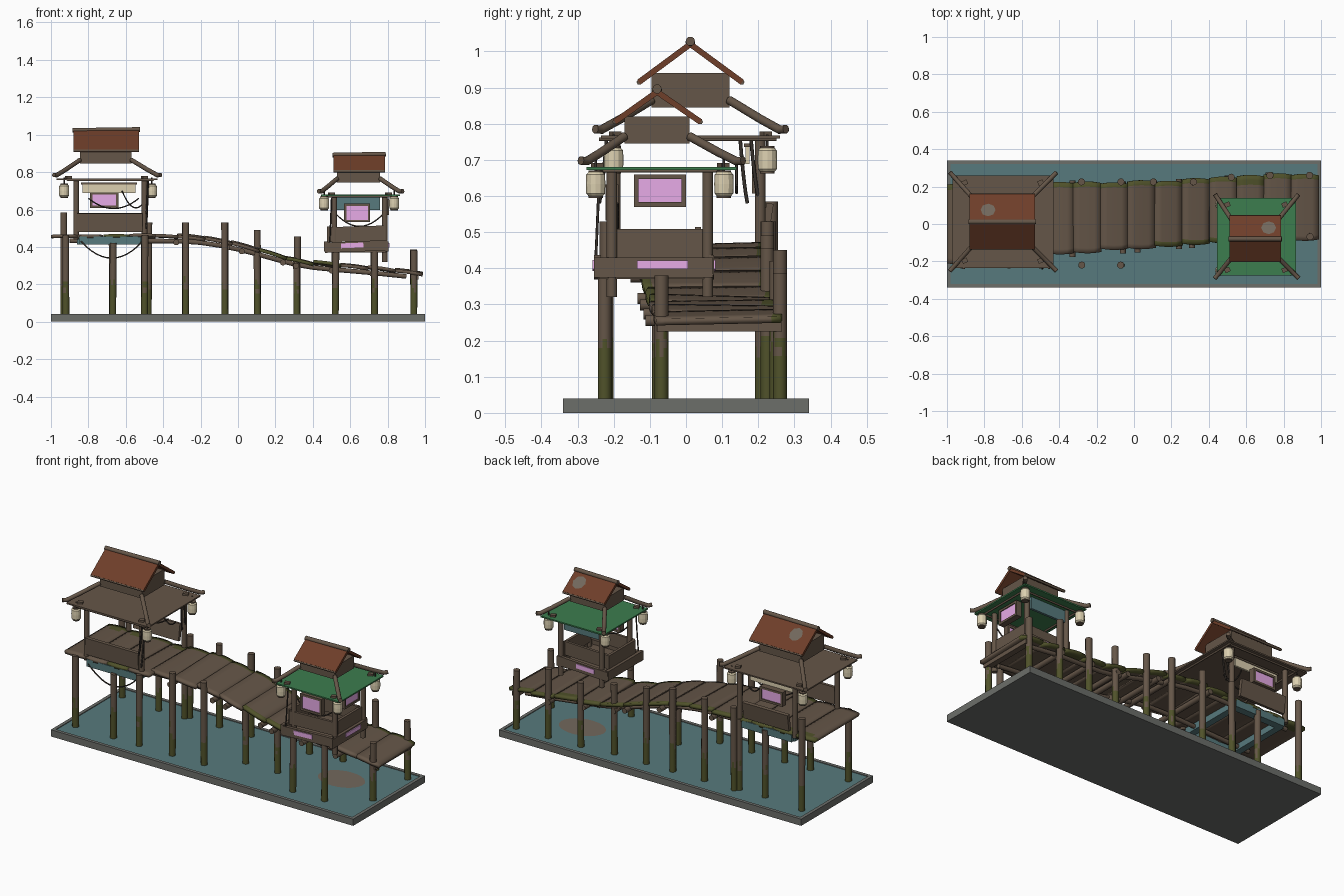
import bpy, bmesh, math, random
from mathutils import Vector

if "Cube" in bpy.data.objects:
    bpy.data.objects.remove(bpy.data.objects["Cube"])
random.seed(4)

def lin(c):
    return tuple(((v / 255 + 0.055) / 1.055) ** 2.4 if v > 10 else v / 3294 for v in c) + (1,)

M = {}
for n, c in {"wood": (101, 86, 72), "moss": (80, 82, 42), "rust roof": (110, 62, 41), "stone": (108, 110, 106),
             "water teal": (87, 122, 125), "green roof": (60, 125, 78), "lantern cream": (220, 208, 176),
             "pink glow": (240, 178, 240), "dark cable": (56, 50, 45), "weathered patch": (114, 104, 92)}.items():
    M[n] = bpy.data.materials.new(n)
    M[n].diffuse_color = lin(c)

def make(name, verts, faces, *mats):
    me = bpy.data.meshes.new(name)
    me.from_pydata(verts, [], faces)
    for m in mats:
        me.materials.append(M[m])
    ob = bpy.data.objects.new(name, me)
    bpy.context.collection.objects.link(ob)
    return ob

def box(name, c, s, mat="wood", rot=(0, 0, 0)):
    ob = make(name, [], [], mat)
    bm = bmesh.new()
    bmesh.ops.create_cube(bm, size=1)
    bmesh.ops.scale(bm, vec=s, verts=bm.verts)
    bm.to_mesh(ob.data)
    bm.free()
    ob.location, ob.rotation_euler = c, rot
    return ob

def span(name, lo, hi, mat="wood", rot=(0, 0, 0)):
    lo, hi = Vector(lo), Vector(hi)
    return box(name, (lo + hi) / 2, hi - lo, mat, rot)

# tube through points; a moss height colours faces below it
def tube(name, pts, r, mat="wood", sides=10, moss=None):
    pts = [Vector(p) for p in pts]
    vs, fs = [], []
    for i, p in enumerate(pts):
        d = (pts[min(i + 1, len(pts) - 1)] - pts[max(i - 1, 0)]).normalized()
        q = d.to_track_quat('Z', 'Y')
        for k in range(sides):
            a = 2 * math.pi * k / sides
            vs.append(p + q @ Vector((r * math.cos(a), r * math.sin(a), 0)))
    n = len(pts)
    for i in range(n - 1):
        for k in range(sides):
            j = (k + 1) % sides
            fs.append((i * sides + k, i * sides + j, (i + 1) * sides + j, (i + 1) * sides + k))
    fs += [tuple(range(sides))[::-1], tuple(range((n - 1) * sides, n * sides))]
    ob = make(name, vs, fs, mat, "moss")
    for f in ob.data.polygons:
        f.use_smooth = len(f.vertices) == 4
        if moss and f.center.z < moss + random.uniform(-.04, .04):
            f.material_index = 1
    return ob

def post(name, x, y, top, r=0.019):
    lean = random.uniform(-.004, .004)
    zs = [0.03 + (top - 0.03) * i / 14 for i in range(15)]
    tube(name, [(x + lean * (z / top), y, z) for z in zs], r, "wood", 10, 0.19)

def cable(name, a, b, sag, r=0.004):
    a, b = Vector(a), Vector(b)
    tube(name, [a.lerp(b, t / 12) - Vector((0, 0, sag * 4 * (t / 12) * (1 - t / 12))) for t in range(13)],
         r, "dark cable", 6)

def lerp_table(t, x):
    for (x0, a), (x1, b) in zip(t, t[1:]):
        if x <= x1:
            return a + (b - a) * (x - x0) / (x1 - x0)
    return t[-1][1]

# tray with water and a sand bank
span("tray_base", (-1, -.34, 0), (1, .34, .03), "stone")
for s in (-1, 1):
    box("tray_rim_long", (0, s * .33, .02), (2, .02, .04), "stone")
    box("tray_rim_short", (s * .99, 0, .02), (.02, .64, .04), "stone")
span("water", (-.98, -.32, .028), (.98, .32, .036), "water teal")
ring = [(.65 + .14 * math.cos(a), .05 + .1 * math.sin(a)) for a in [i * math.pi / 12 for i in range(24)]]
make("sand_bank", [(x, y, .038) for x, y in ring], [tuple(range(24))], "weathered patch")

# walkway planks following a sagging path
DZ = [(-1, .462), (-.45, .462), (-.3, .46), (-.2, .453), (-.05, .43), (.1, .392), (.25, .35), (.35, .325), (.5, .31),
      (.7, .293), (1, .262)]
YF = [(-.6, -.16), (-.4, -.15), (0, -.125), (.4, -.09), (1, -.075)]
YB = [(-.6, .22), (-.4, .225), (0, .215), (.4, .24), (.7, .265), (1, .265)]

def plank(name, x, w, y0, y1, z, slope):
    nx, ny, vs, fs = 4, 14, [], []
    tw = random.uniform(-.012, .012)
    for i in range(nx + 1):
        for j in range(ny + 1):
            u, v = i / nx - .5, j / ny
            bulge = .008 * (1 - 4 * u * u)
            y = y0 - bulge + (y1 - y0 + 2 * bulge) * v
            vs.append((x + u * w, y, z + u * w * slope + tw * (v - .5) + .003 * (1 - 4 * u * u)))
    for i in range(nx):
        for j in range(ny):
            a = i * (ny + 1) + j
            fs.append((a, a + ny + 1, a + ny + 2, a + 1))
    ob = make(name, vs, fs, "wood", "moss")
    lim = (random.choice((0, 0, .03)), random.choice((.02, .03, .04)))
    for f in ob.data.polygons:
        f.use_smooth = True
        if f.center.y < y0 + lim[0] or f.center.y > y1 - lim[1]:
            f.material_index = 1
    so = ob.modifiers.new("thick", 'SOLIDIFY')
    so.thickness, so.offset = .018, -1

for i in range(10):
    x = -.395 + i * .1455
    slope = (lerp_table(DZ, x + .07) - lerp_table(DZ, x - .07)) / .14
    plank("walkway_plank", x, .15, lerp_table(YF, x) + random.uniform(-.01, .01),
          lerp_table(YB, x) + random.uniform(-.01, .01), lerp_table(DZ, x) + .003, slope - .04)
for i in range(4):
    plank("landing_plank", -.93 + i * .14, .139, -.21, .21, .464, 0)
for yo in (.04, -.04):
    tb = YF if yo > 0 else YB
    tube("walkway_stringer", [(x / 10, lerp_table(tb, x / 10) + yo, lerp_table(DZ, x / 10) - .03)
                              for x in range(-9, 10)], .013)
# round cross logs under the planks
for x in (-.33, -.06, .02, .24, .31, .5, .72):
    z = lerp_table(DZ, x) - .036
    tube("cross_log", [(x, lerp_table(YF, x) - .03, z), (x, lerp_table(YB, x) + .01, z)], .016)
span("end_beam", (.93, -.08, .225), (.965, .265, .25))

# piles
for x, t in ((-.28, .53), (-.07, .53), (.105, .49), (.315, .455)):
    post("front_pile", x, -.22 if x < 0 else -.075, t if x < 0 else lerp_table(DZ, x) - .02)
    post("back_pile", x, .225, t)
for x, y, t in ((.94, -.068, .38), (.94, .26, .385), (.52, -.225, .38), (.73, -.225, .38), (.52, .25, .42),
                (.73, .26, .45), (-.92, -.22, .46), (-.93, .235, .585), (-.67, -.22, .42), (-.67, .21, .44),
                (-.48, .23, .53), (-.5, -.22, .46), (-.5, .21, .46)):
    post("pile", x, y, t)

# flat canopy sheet with four sloping poles rising to the clerestory
def canopy(o, zo, i, zi, mat):
    span("canopy_sheet", (o[0], o[2], zo - .013), (o[1], o[3], zo - .005), mat)
    for kx in (0, 1):
        for ky in (2, 3):
            a, b = Vector((o[kx], o[ky], zo + .008)), Vector((i[kx], i[ky], zi))
            d = (a - b).normalized()
            tube("hip_pole", [b, b.lerp(a, .6), a + Vector((0, 0, .003)),
                              a + Vector((d.x, d.y, 0)) * .025 + Vector((0, 0, .005))], .012)
            c = b.lerp(a, .72)
            box("canopy_stud", (c.x + (.03 if d.x < 0 else -.03), c.y, zo), (.03, .025, .012), "wood", (0, 0, .4))

# gable cap: two slabs, a ridge log and a patch
def gable(x0, x1, y0, yr, y1, ze, zr, px, py):
    for ye in (y0, y1):
        ob = make("gable_slab", [(x0, ye, ze), (x1, ye, ze), (x1, yr, zr), (x0, yr, zr)], [(0, 1, 2, 3)], "rust roof")
        so = ob.modifiers.new("thick", 'SOLIDIFY')
        so.thickness, so.offset = .016, 0
        tube("eave_log", [(x0, ye, ze), (x1, ye, ze)], .007, "wood", 6)
    tube("ridge_log", [(x0 - .005, yr, zr + .003), (x1 + .005, yr, zr + .008)], .013)
    z = ze + (zr - ze) * (y1 - py) / (y1 - yr)
    ob = make("roof_patch", [(.04 * math.cos(k * .785), .042 * math.sin(k * .785), 0) for k in range(8)],
              [tuple(range(8))], "weathered patch")
    ob.location, ob.rotation_euler = (px, py, z + .011), (-math.atan2(zr - ze, y1 - yr), 0, 0)

def lantern(x, y, z):
    tube("lantern_cord", [(x, y, z + .03), (x, y, z + .07)], .004, "dark cable", 6)
    vs, prof = [], [(.019, -.034), (.026, -.026), (.027, 0), (.026, .026), (.019, .034)]
    for r, h in prof:
        vs += [(x + r * math.cos(k * math.pi / 6), y + r * math.sin(k * math.pi / 6), z + h) for k in range(12)]
    fs = [(i * 12 + k, i * 12 + (k + 1) % 12, i * 12 + 12 + (k + 1) % 12, i * 12 + 12 + k)
          for i in range(4) for k in range(12)]
    fs += [tuple(range(12))[::-1], tuple(range(48, 60))]
    make("lantern", vs, fs, "lantern cream")
    for s in (-1, 1):
        tube("lantern_cap", [(x, y, z + s * .031), (x, y, z + s * .038)], .02, "wood", 12)

# framed glowing sign; axis 'y' faces front and back, 'x' faces the side
def sign(c, w, h, axis, f=.013):
    def s(a, t, b):
        return (a, t, b) if axis == 'y' else (t, a, b)
    box("sign_panel", c, s(w - f, .026, h - f), "pink glow")
    for k in (-1, 1):
        dx = k * (w / 2 - f / 2)
        off = Vector((dx, 0, 0)) if axis == 'y' else Vector((0, dx, 0))
        box("sign_frame_side", Vector(c) + off, s(f, .036, h))
        box("sign_frame_edge", Vector(c) + Vector((0, 0, k * (h / 2 - f / 2))), s(w, .036, f))

def pavilion(o, zo, i, zi, ztop, roofmat, posts, floor, cap):
    canopy(o, zo, i, zi, roofmat)
    span("clerestory", (i[0], i[2], zi - .02), (i[1], i[3], ztop))
    gable(*cap)
    x0, x1, y0, y1 = posts
    for x in (x0, x1):
        for y in (y0, y1):
            tube("pavilion_post", [(x, y, floor), (x, y, zo - .006)], .015)
    e = .045
    for y in (y0 - e * .7, y1 + e * .7):
        tube("eave_rod", [(x0 - e, y, zo - .015), (x1 + e, y, zo - .015)], .006, "wood", 6)
    for x in (x0 - e, x1 + e):
        tube("eave_rod", [(x, y0 - e, zo - .015), (x, y1 + e, zo - .015)], .006, "wood", 6)

# tall pavilion
pavilion((-.97, -.43, -.235, .26), .772, (-.845, -.57, -.095, .12), .865, .94, "wood", (-.865, -.5, -.195, .205), .44,
         (-.88, -.53, -.13, .012, .155, .915, 1.02, -.78, .075))
for x in (-.93, -.46):
    for y in (-.2, .225):
        lantern(x, y, .7)
span("front_parapet", (-.86, -.215, .48), (-.51, -.195, .58), rot=(.05, 0, 0))
span("back_parapet", (-.84, .215, .48), (-.54, .235, .58), rot=(-.15, 0, 0))
for y in (-.195, .195):
    span("teal_skirt", (-.85, y - .022, .412), (-.52, y + .022, .455), "water teal")
for x in (-.84, -.53):
    span("teal_skirt_side", (x - .02, -.2, .412), (x + .02, .2, .455), "water teal")
sign((-.715, .2, .65), .15, .085, 'y')
box("cream_board", (-.69, .17, .712), (.285, .012, .048), "lantern cream")
box("cream_board_trim", (-.69, .17, .74), (.3, .02, .01))
cable("slung_cable", (-.84, -.215, .43), (-.51, -.215, .43), .09)
cable("inner_cable", (-.8, .1, .66), (-.53, .1, .66), .055)
cable("inner_cable", (-.62, .14, .7), (-.51, .14, .63), .05)
for y0, y1, b in ((.15, .17, .58), (.18, .2, .6), (-.19, -.215, .5), (-.22, -.24, .58)):
    cable("hanging_cable", (-.48, y0, .755), (-.49, y1, b), .02, .005)

# small pavilion standing beside the walkway
pavilion((.445, .865, -.275, .14), .685, (.53, .76, -.17, .01), .765, .82, "green roof", (.515, .785, -.205, .06), .32,
         (.51, .785, -.197, -.08, .04, .805, .888, .72, -.02))
for x in (.46, .835):
    for y in (-.25, .105):
        lantern(x, y, .633)
span("pavilion_floor", (.47, -.24, .37), (.795, .065, .39))
for y, m in ((-.245, -1), (.068, 1)):
    span("floor_skirt", (.465, y - .01, .375), (.8, y + .01, .43), rot=(0, -.04, 0))
    box("skirt_glow", (.61, y + m * .01, .408), (.12, .008, .026), "pink glow", (0, -.04, 0))
    yy = y - m * .035
    span("parapet", (.49, yy - .008, .43), (.78, yy + .008, .51), rot=(0, -.03, 0))
for x, m in ((.47, -1), (.795, 1)):
    span("floor_skirt_side", (x - .01, -.255, .375), (x + .01, .075, .43))
    xx = x - m * .015
    span("parapet_side", (xx - .008, -.205, .42), (xx + .008, .045, .508))
box("skirt_glow_side", (.806, -.065, .41), (.008, .14, .024), "pink glow")
sign((.637, -.205, .582), .14, .1, 'y')
sign((.79, -.072, .615), .145, .09, 'x')
box("teal_board", (.645, .06, .633), (.23, .014, .07), "water teal")
cable("front_cable", (.52, -.19, .58), (.78, -.19, .58), .07)
cable("side_cable", (.5, -.24, .66), (.49, -.25, .42), .01)

for m in bpy.data.materials:
    if m.users and not m.is_grease_pencil:
        m.use_nodes = True
        m.node_tree.nodes["Principled BSDF"].inputs["Base Color"].default_value = m.diffuse_color
